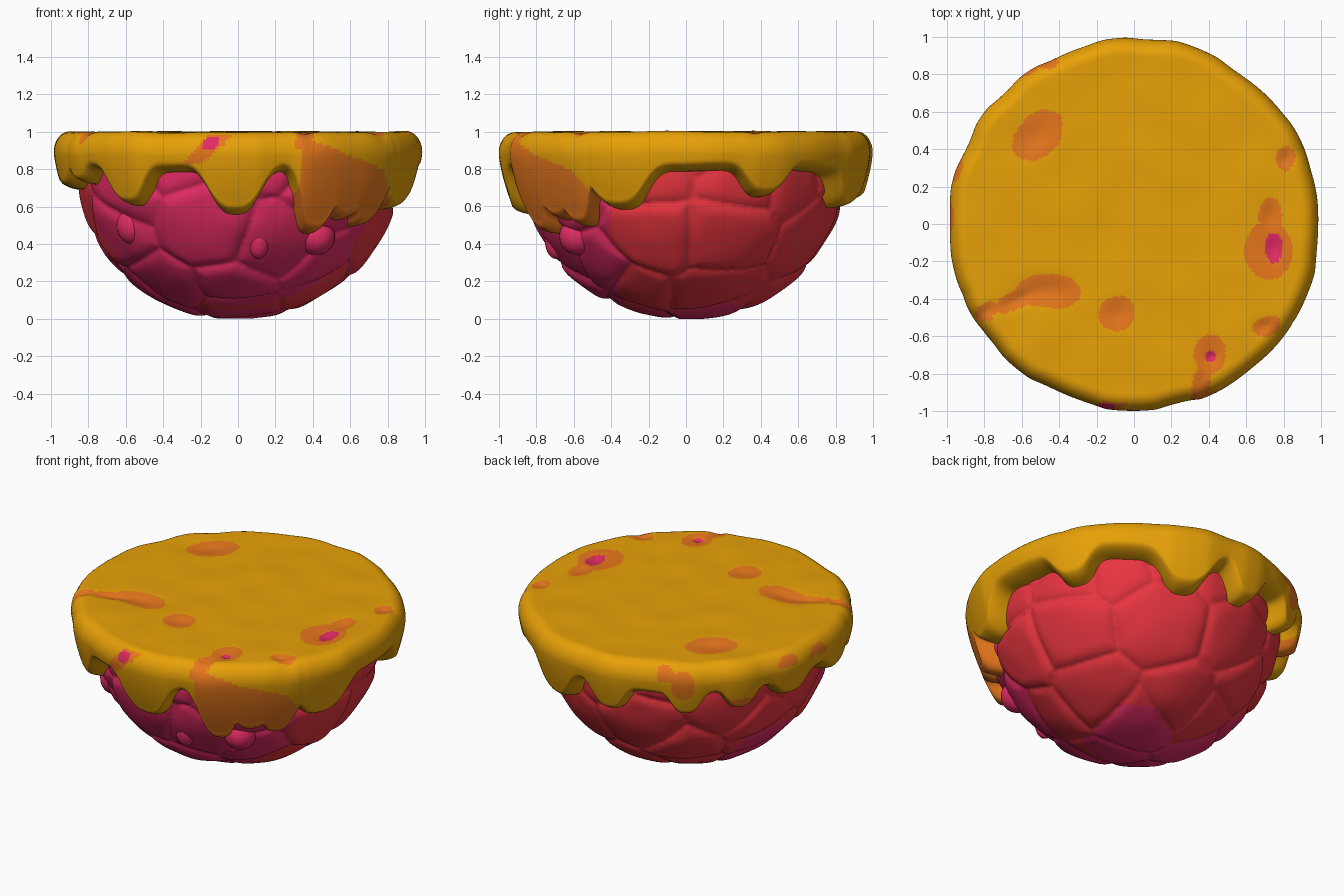
import bpy, bmesh, math, random
from mathutils import Vector, noise, kdtree

if "Cube" in bpy.data.objects:
    bpy.data.objects.remove(bpy.data.objects["Cube"])

random.seed(4)


def material(name, rgb):
    m = bpy.data.materials.new(name)
    lin = [c / 12.92 if c < 0.04 else ((c + 0.055) / 1.055) ** 2.4 for c in rgb]
    m.diffuse_color = (*lin, 1)
    m.use_nodes = True
    m.node_tree.nodes["Principled BSDF"].inputs["Base Color"].default_value = m.diffuse_color
    return m


YELLOW = material("yellow", (0.92, 0.64, 0.03))
ORANGE = material("orange", (0.91, 0.47, 0.11))
PINK = material("pink", (0.89, 0.17, 0.39))
RED = material("red", (0.92, 0.21, 0.25))


def finish(bm, name, mats):
    bmesh.ops.recalc_face_normals(bm, faces=bm.faces)
    for f in bm.faces:
        f.smooth = True
    me = bpy.data.meshes.new(name)
    bm.to_mesh(me)
    bm.free()
    for m in mats:
        me.materials.append(m)
    ob = bpy.data.objects.new(name, me)
    bpy.context.collection.objects.link(ob)
    return ob


def body_radius(z):
    return 0.86 * math.sqrt(max(0, 1 - ((z - 0.8) / 0.8) ** 2))


# Lumpy bowl: lower ellipsoid split into overlapping pebble-like plates
seeds = []
N = 64
for i in range(N):
    h = 1 - 2 * (i + 0.5) / N
    a = i * 2.39996
    r = math.sqrt(1 - h * h)
    p = Vector((r * math.cos(a), r * math.sin(a), h))
    p += Vector([random.uniform(-0.16, 0.16) for _ in range(3)])
    seeds.append(p.normalized())
# a few large plates dominate the right, back and front sides
big = [Vector(v).normalized() for v in
       [(0.85, -0.22, -0.48), (0.85, 0.27, -0.48), (0.4, 0.8, -0.45), (-0.2, -0.87, -0.42)]]
seeds = [s for s in seeds if min((s - b).length for b in big) > 0.45] + big
kd = kdtree.KDTree(len(seeds))
for i, s in enumerate(seeds):
    kd.insert(s, i)
kd.balance()
lift = [random.random() for _ in seeds]


def bowl_colour(d):
    x, y, z = seeds[kd.find(d)[1]] * 0.35 + d * 0.65
    pink = y < -0.36 - 0.14 * z * z + 0.2 * max(0, -z - 0.5)
    left = x < -0.3 and y < 0.3 and z < -0.55
    return 0 if pink or left or z < -0.93 else 1


bm = bmesh.new()
bmesh.ops.create_icosphere(bm, subdivisions=7, radius=1)
for f in bm.faces:
    f.material_index = bowl_colour(f.calc_center_median().normalized())
for v in bm.verts:
    d = v.co.normalized()
    (_, i, f1), (_, _, f2) = kd.find_n(d, 2)
    groove = max(0, 1 - (f2 - f1) / 0.18) ** 2.5
    k = 1 - 0.03 * groove - 0.024 * lift[i] * (1 - 0.5 * groove)
    k += 0.012 * noise.noise(d * 4)
    v.co = Vector((d.x * 0.87 * k, d.y * 0.87 * k, max(0.0, min(0.93, 0.8 + d.z * 0.815 * k))))
finish(bm, "lumpy_bowl", [PINK, RED])

# Icing: drips as (angle in degrees, lowest z, half width in degrees)
DRIPS = [(-23, .58, 11), (27, .65, 8), (70, .59, 10), (96, .63, 7), (125, .65, 6),
         (145, .66, 6), (166, .68, 7), (194, .69, 8), (208, .71, 5), (231, .605, 8),
         (269, .555, 10), (298, .45, 8), (310, .53, 9), (320, .49, 8)]
EDGE = 0.785


def drip_depth(deg):
    best = 0
    for a, low, w in DRIPS:
        d = abs((deg - a + 180) % 360 - 180)
        best = max(best, (EDGE - low) * math.exp(-(d / w) ** 3.2))
    return best


# Spots on top: x, y, radius x, radius y, turn in degrees, material index
SPOTS = [(.75, -.13, .05, .08, 0, 2), (.41, -.71, .028, .028, 0, 2),
         (-.52, .47, .16, .11, 40, 1), (.72, -.14, .13, .16, 0, 1), (.73, .04, .065, .1, 0, 1),
         (-.46, -.36, .18, .09, 0, 1), (-.63, -.41, .13, .05, 25, 1), (-.79, -.47, .07, .045, 35, 1),
         (-.09, -.48, .1, .095, 0, 1), (.7, -.55, .08, .055, 15, 1), (.41, -.7, .085, .11, 0, 1),
         (.36, -.86, .05, .1, -15, 1), (.81, .35, .05, .06, 0, 1), (-.46, .87, .06, .04, 0, 1),
         (-.95, .3, .035, .08, -15, 1), (-.99, .03, .03, .09, 0, 1), (-.15, -.975, .05, .02, 0, 2)]


def spot_distance(x, y, s):
    c, n = math.cos(math.radians(s[4])), math.sin(math.radians(s[4]))
    dx, dy = x - s[0], y - s[1]
    return ((dx * c + dy * n) / s[2]) ** 2 + ((dy * c - dx * n) / s[3]) ** 2


def top_height(x, y):
    z = 0.999 + 0.008 * noise.noise(Vector((x * 4, y * 4, 0)))
    return z - sum(0.014 * math.exp(-2 * spot_distance(x, y, s)) for s in SPOTS)


def icing_colour(c):
    deg = math.degrees(math.atan2(c.y, c.x)) % 360
    wob = noise.noise(c * 7)
    if c.z > 0.9:
        for s in SPOTS:
            if spot_distance(c.x, c.y, s) < 1 + 0.35 * wob:
                return s[5]
    # orange patch running over the front-right drips
    line = 0.98 - (deg - 290) * 0.006 if deg < 323 else 0.76 - (deg - 323) * 0.016
    if 290 < deg < 338 and c.z < line + 0.02 * wob and c.x * c.x + c.y * c.y > 0.45:
        return 1
    # orange streaks on the front and back-left rim
    if 0.83 < c.z < 0.98 and abs(deg - 258 - (c.z - 0.88) * 60) < 4 + 2 * wob:
        return 1
    if 140 < deg < 151 and c.z < 0.76:
        return 1
    if ((deg - 124) / 4.5) ** 2 + ((c.z - 0.87) / 0.09) ** 2 < 1:
        return 1
    return 0


SEG, RINGS = 360, 80
bm = bmesh.new()
columns = []
centre = bm.verts.new((0, 0, top_height(0, 0)))
for s in range(SEG):
    a = math.tau * s / SEG
    ca, sa = math.cos(a), math.sin(a)
    depth = drip_depth(math.degrees(a))
    n = noise.noise(Vector((ca * 3, sa * 3, 5)))
    R = 0.985 + 0.014 * min(1, depth / 0.15) + 0.009 * n
    low = EDGE - depth + 0.012 * n
    col = []
    # flat top
    for k in range(1, RINGS + 1):
        r = (R - 0.085) * k / RINGS
        col.append((r, top_height(r * ca, r * sa)))
    # rounded rim
    z0 = col[-1][1]
    for k in range(1, 10):
        t = math.pi / 2 * k / 9
        col.append((R - 0.085 + 0.085 * math.sin(t), z0 - 0.11 + 0.11 * math.cos(t)))
    # outer wall, leaning in along the bowl
    zl = low + 0.06
    ro = max(R - 0.08 * (0.9 - zl) - 0.55 * (0.9 - zl) ** 2, body_radius(zl) + 0.05)
    for k in range(1, 21):
        t = k / 20
        z = z0 - 0.11 + (zl - z0 + 0.11) * t
        col.append((R + (ro - R) * t ** 1.5, z))
    # rolled lower lip tucked into the bowl
    ri = body_radius(zl) - 0.05
    for k in range(1, 9):
        t = math.pi / 2 * k / 8
        col.append((ri + (ro - ri) * math.cos(t), zl - 0.06 * math.sin(t)))
    columns.append([bm.verts.new((r * ca, r * sa, z)) for r, z in col])
for s in range(SEG):
    p, q = columns[s], columns[(s + 1) % SEG]
    bm.faces.new((centre, p[0], q[0]))
    for k in range(len(p) - 1):
        bm.faces.new((p[k], p[k + 1], q[k + 1], q[k]))
for f in bm.faces:
    f.material_index = icing_colour(f.calc_center_median())
finish(bm, "dripping_icing", [YELLOW, ORANGE, PINK])

# Low pink lumps melting into the bowl below the icing
for n, (deg, z, w, h) in enumerate([(279, .42, .06, .1), (220, .5, .08, .1), (306, .44, .1, .1)]):
    a = math.radians(deg)
    r = body_radius(z) - 0.055
    bm = bmesh.new()
    bmesh.ops.create_uvsphere(bm, u_segments=24, v_segments=14, radius=1)
    for v in bm.verts:
        v.co = Vector((v.co.x * w + r * math.cos(a), v.co.y * w + r * math.sin(a), v.co.z * h + z))
    finish(bm, "pink_lump_%d" % n, [PINK])
